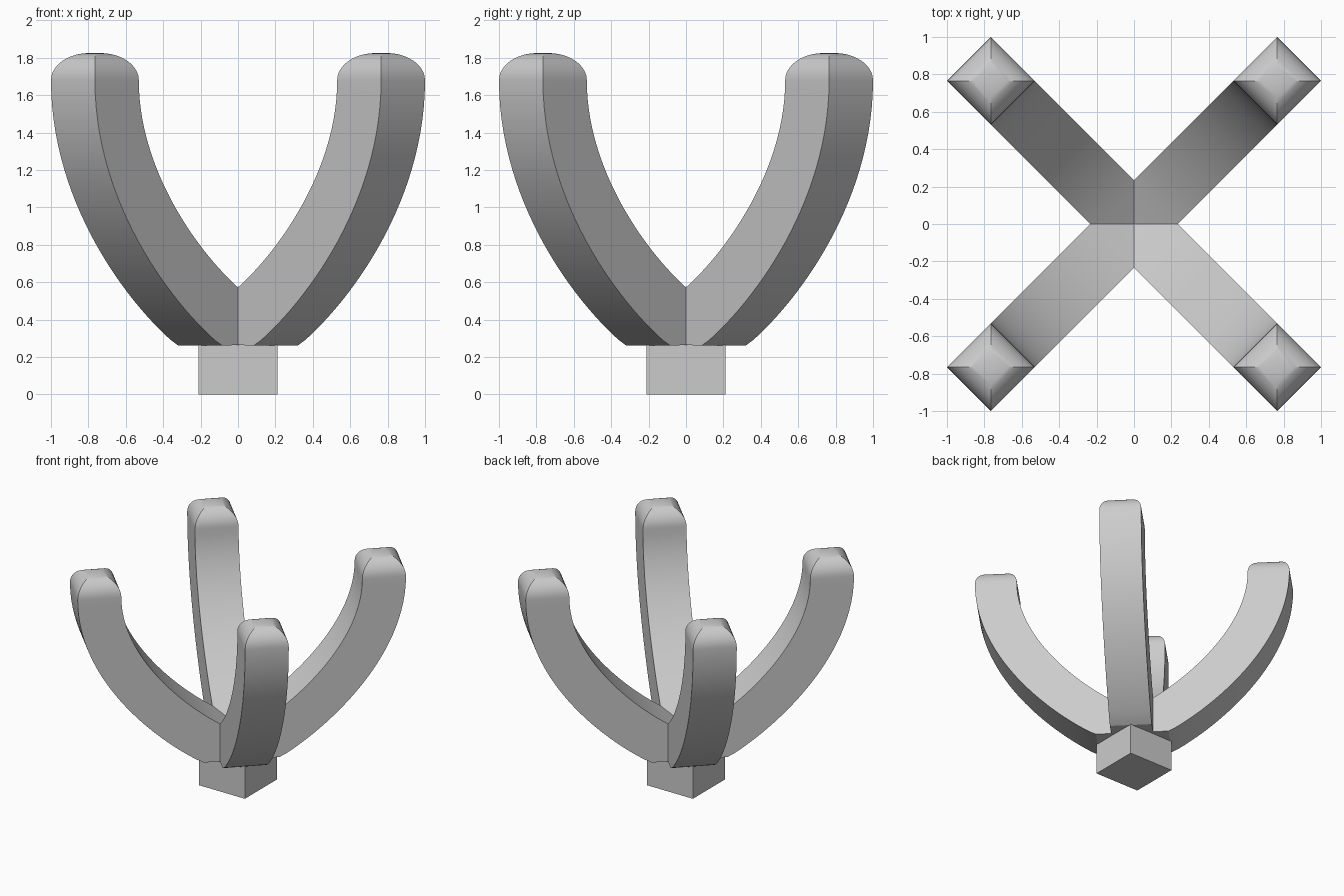
import bpy, bmesh, math
from mathutils import Vector

if "Cube" in bpy.data.objects:
    bpy.data.objects.remove(bpy.data.objects["Cube"])

T = 0.332            # arm thickness and width
TIP_R = 0.145        # rounding of the arm tips
D = math.sqrt(0.5)

# Inner edge of the arm, as a Bezier in (radius, height)
CTRL = [Vector(p) for p in ((.166, .572), (.47, .765), (.916, 1.2), (.916, 1.68))]


def bezier(t):
    a, b, c, d = CTRL
    s = 1 - t
    p = a * s**3 + b * 3 * s * s * t + c * 3 * s * t * t + d * t**3
    v = (b - a) * s * s + (c - b) * 2 * s * t + (d - c) * t * t
    return p, v.normalized()


# Cross-sections: inner point, outer point, half width
rings = [((0, .47), (0, .265), T / 2), ((.13, .549), (.287, .262), T / 2)]
for i in range(29):
    p, v = bezier(i / 28)
    rings.append((p, p + Vector((v.y, -v.x)) * T, T / 2))
# Rounded tip
r_in, r_out, z0 = rings[-1][0][0], rings[-1][1][0], CTRL[3].y
for i in range(1, 11):
    a = i / 10 * math.pi / 2
    d, z = TIP_R * (1 - math.cos(a)), z0 + TIP_R * math.sin(a)
    rings.append(((r_in + d, z), (r_out - d, z), T / 2 - d))

# One arm along the +x +y diagonal
bm = bmesh.new()
prev = None
for pin, pout, w in rings:
    cur = []
    for (r, z), s in ((pin, -w), (pin, w), (pout, w), (pout, -w)):
        cur.append(bm.verts.new(((r + s) * D, (r - s) * D, z)))
    if prev:
        for k in range(4):
            n = (k + 1) % 4
            bm.faces.new((prev[k], prev[n], cur[n], cur[k]))
    prev = cur
bm.faces.new(prev)
# Trim to its own quadrant so the mirrored arms meet cleanly
for axis in ((1, 0, 0), (0, 1, 0)):
    bmesh.ops.bisect_plane(bm, geom=bm.verts[:] + bm.edges[:] + bm.faces[:], dist=1e-5,
                           plane_co=(0, 0, 0), plane_no=axis, clear_inner=True)
bmesh.ops.recalc_face_normals(bm, faces=bm.faces[:])
if max(bm.faces, key=lambda f: f.calc_center_median().z).normal.z < 0:
    bmesh.ops.reverse_faces(bm, faces=bm.faces[:])
me = bpy.data.meshes.new("arms")
bm.to_mesh(me)
bm.free()
arms = bpy.data.objects.new("arms", me)
bpy.context.collection.objects.link(arms)
bpy.context.view_layer.objects.active = arms
arms.select_set(True)
mod = arms.modifiers.new("mirror", 'MIRROR')
mod.use_axis = (True, True, False)
mod.merge_threshold = 0.001
bpy.ops.object.modifier_apply(modifier=mod.name)
bpy.ops.object.shade_smooth_by_angle(angle=math.radians(25))

# Square foot
bpy.ops.mesh.primitive_cube_add(size=1, location=(0, 0, .1325))
foot = bpy.context.object
foot.name = "foot"
foot.scale = (.42, .42, .265)
